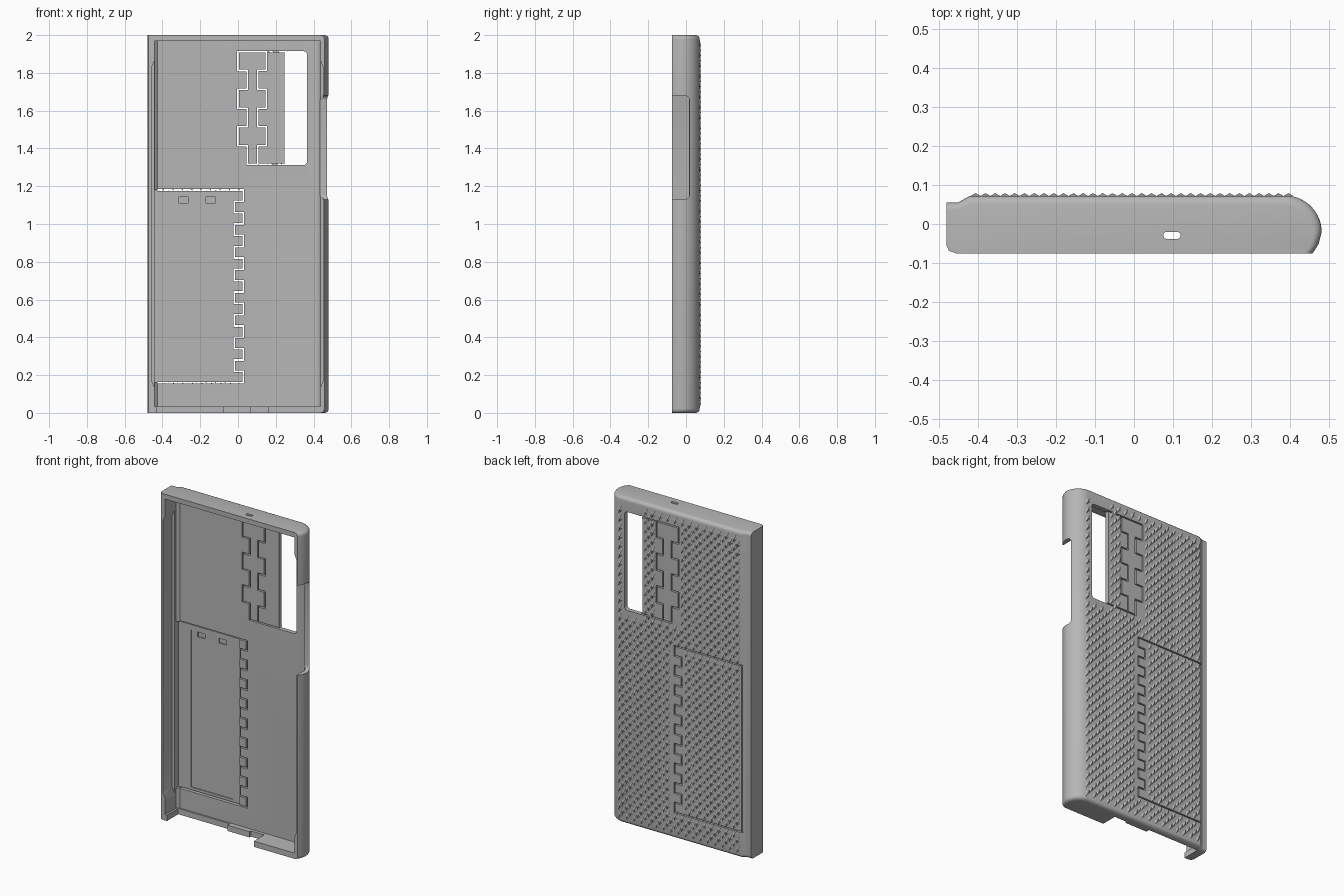
import bpy, bmesh, math

if "Cube" in bpy.data.objects:
    bpy.data.objects.remove(bpy.data.objects["Cube"])

grey = bpy.data.materials.new("matte grey")
grey.use_nodes = True
grey.diffuse_color = (0.47, 0.47, 0.47, 1)
grey.node_tree.nodes["Principled BSDF"].inputs["Base Color"].default_value = (0.47, 0.47, 0.47, 1)


def finish(name, bm):
    bmesh.ops.recalc_face_normals(bm, faces=bm.faces)
    mesh = bpy.data.meshes.new(name)
    bm.to_mesh(mesh)
    bm.free()
    obj = bpy.data.objects.new(name, mesh)
    mesh.materials.append(grey)
    bpy.context.collection.objects.link(obj)
    return obj


def loft(name, rings):
    """Skin a stack of matching closed rings and cap both ends."""
    bm = bmesh.new()
    loops = [[bm.verts.new(p) for p in ring] for ring in rings]
    for a, b in zip(loops, loops[1:]):
        for i in range(len(a)):
            j = (i + 1) % len(a)
            bm.faces.new((a[i], a[j], b[j], b[i]))
    bm.faces.new(loops[0])
    bm.faces.new(loops[-1])
    return finish(name, bm)


def cut(target, cutter):
    mod = target.modifiers.new("cut", "BOOLEAN")
    mod.operation = "DIFFERENCE"
    mod.solver = "EXACT"
    mod.object = cutter
    bpy.context.view_layer.objects.active = target
    bpy.ops.object.modifier_apply(modifier=mod.name)
    bpy.data.objects.remove(cutter)


def slab(pts, y0, y1):
    """Extrude an x-z outline through the depth."""
    return loft("cutter", [[(x, y, z) for x, z in pts] for y in (y0, y1)])


def box(x0, x1, y0, y1, z0, z1):
    return slab([(x0, z0), (x1, z0), (x1, z1), (x0, z1)], y0, y1)


def rounded(a0, a1, b0, b1, r):
    """Outline of a rectangle with rounded corners."""
    pts = []
    for k, (a, b) in enumerate([(a1 - r, b1 - r), (a0 + r, b1 - r), (a0 + r, b0 + r), (a1 - r, b0 + r)]):
        for i in range(6):
            t = math.radians(90 * k + 18 * i)
            pts.append((a + r * math.cos(t), b + r * math.sin(t)))
    return pts


def slit(path, w=0.004):
    """Thin right-angled slot through the back panel."""
    left, right = [], []
    for i, (x, z) in enumerate(path):
        dirs = []
        for a, b in ((i - 1, i), (i, i + 1)):
            if a >= 0 and b < len(path):
                dx, dz = path[b][0] - path[a][0], path[b][1] - path[a][1]
                n = math.hypot(dx, dz)
                dirs.append((dx / n, dz / n))
        nx, nz = -sum(d[1] for d in dirs) * w, sum(d[0] for d in dirs) * w
        left.append((x + nx, z + nz))
        right.append((x - nx, z - nz))
    return slab(left + right[::-1], -0.02, 0.1)


def zigzag(x0, x1, top, bottom, n):
    """Interlocking knuckle outline running downwards."""
    pts = []
    for i in range(n):
        x = x0 if i % 2 == 0 else x1
        pts += [(x, top + (bottom - top) * k / n) for k in (i, i + 1)]
    return pts


# Outer shell: one rounded long side, one square long side
profile = [(-0.455, -0.075), (-0.473, -0.068), (-0.48, -0.05), (-0.48, 0.055), (-0.45, 0.055), (-0.42, 0.072)]
for i in range(13):
    t = math.radians(82 - 82 * i / 12)
    profile.append((0.385 + 0.095 * math.cos(t), -0.02 + 0.093 * math.sin(t)))
profile += [(0.472, -0.052), (0.457, -0.075)]

R = 0.022
levels = []
for i in range(6):
    t = math.radians(18 * i)
    levels.append((R * (1 - math.sin(t)), R * (1 - math.cos(t))))
stack = levels + [(inset, 2 - z) for inset, z in reversed(levels)]
rings = [[(-0.48 + (x + 0.48) * (1 - s / 0.96), -0.075 + (y + 0.075) * (1 - s / 0.15), z)
          for x, y in profile] for s, z in stack]
case = loft("phone_case_shell", rings)

# Cavity with curved inner edge, then thinner walls between the corner lips
inner = [(-0.442, -0.2), (-0.442, 0.03), (-0.425, 0.045), (0.40, 0.045), (0.425, 0.034), (0.437, 0.015), (0.437, -0.2)]
cut(case, loft("cutter", [[(x, y, z) for x, y in inner] for z in (0.035, 1.97)]))
side = [(-0.457, 0.17), (-0.44, 0.13), (0.435, 0.13), (0.45, 0.17), (0.45, 1.83), (0.435, 1.87), (-0.44, 1.87), (-0.457, 1.83)]
cut(case, slab(side, -0.2, 0.015))

# Side button opening
outline = rounded(-0.2, 0.018, 1.13, 1.68, 0.025)
cut(case, loft("cutter", [[(x, y, z) for y, z in outline] for x in (0.40, 0.6)]))

# Top microphone hole
hole = rounded(0.075, 0.119, -0.038, -0.02, 0.0085)
cut(case, loft("cutter", [[(x, y, z) for x, y in hole] for z in (1.9, 2.1)]))

# Bottom port openings
cut(case, box(-0.43, -0.08, -0.2, 0.035, -0.1, 0.036))
cut(case, box(-0.0801, 0.16, -0.2, 0.012, -0.1, 0.036))
cut(case, box(0.07, 0.1601, -0.2, 0.025, -0.1, 0.036))

# Camera window beside its folding cover
cut(case, slab(rounded(0.245, 0.366, 1.312, 1.915, 0.02), -0.02, 0.2))

# Card door recess, pocket and finger notches on the inside
cut(case, box(-0.441, -0.022, 0, 0.052, 0.16, 1.18))
cut(case, box(-0.355, -0.075, 0, 0.058, 0.18, 1.142))
for x in (-0.29, -0.145):
    cut(case, box(x - 0.025, x + 0.025, 0, 0.066, 1.11, 1.142))

# Card door seam with knuckled hinge
cut(case, slit([(-0.425, 1.18)] + zigzag(0.028, -0.02, 1.18, 0.16, 17) + [(-0.425, 0.16)]))
cut(case, box(-0.434, -0.426, 0.06, 0.1, 0.156, 1.184))

# Folding camera cover with two knuckled hinges
cut(case, slit([(0.26, 1.912)] + zigzag(0.0, 0.048, 1.912, 1.316, 6)[:-1] + [(0.048, 1.316), (0.26, 1.316)]))
cut(case, slit(zigzag(0.15, 0.105, 1.914, 1.314, 6)))

bpy.ops.object.select_all(action="DESELECT")
case.select_set(True)
bpy.context.view_layer.objects.active = case
bpy.ops.object.shade_smooth_by_angle(angle=math.radians(25))

# Woven grip pattern of slanted lozenges on the back
bare = [(-0.04, 0.05, 0.14, 1.2), (-0.02, 0.17, 1.29, 1.935), (0.225, 0.385, 1.27, 1.95),
        (-0.45, 0.05, 1.165, 1.195), (-0.45, 0.05, 0.145, 0.175)]
bm = bmesh.new()
for row in range(70):
    z = 0.05 + row * 0.0275
    for col in range(17):
        x = -0.405 + col * 0.05 + (row % 2) * 0.025
        if x > 0.41 or any(a < x < b and c < z < d for a, b, c, d in bare):
            continue
        ring = [bm.verts.new((x + dx, 0.0715, z + dz))
                for dx, dz in ((-0.013, 0.029), (-0.013, -0.004), (0.013, -0.029), (0.013, 0.004))]
        apex = bm.verts.new((x, 0.079, z))
        for i in range(4):
            bm.faces.new((ring[i], ring[(i + 1) % 4], apex))
        bm.faces.new(ring)
finish("grip_texture", bm)
